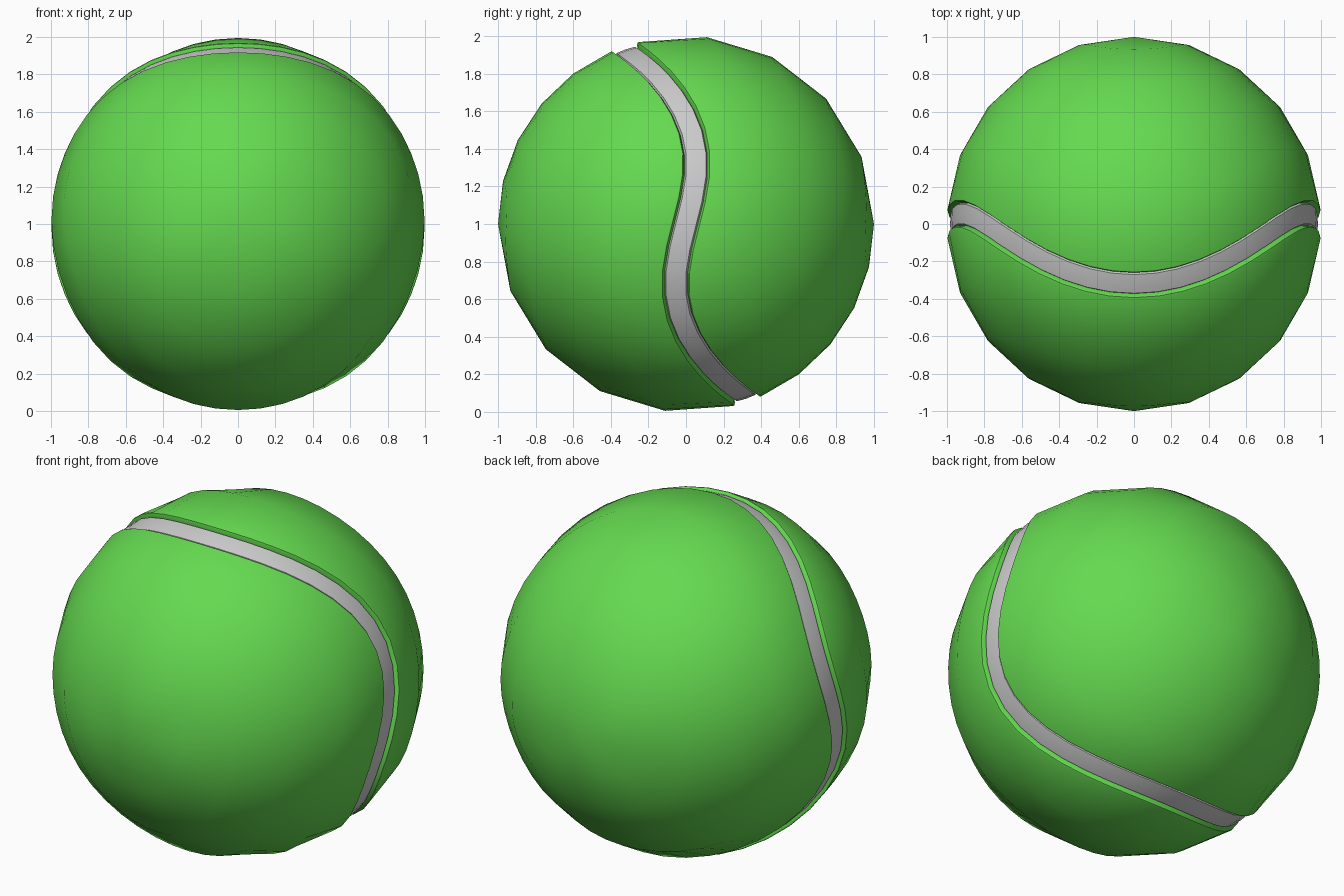
import bpy, bmesh, math
from mathutils import Vector

if "Cube" in bpy.data.objects:
    bpy.data.objects.remove(bpy.data.objects["Cube"])

SEGS = 48      # steps around the seam
RINGS = 5      # steps from the seam to each side of the ball
CENTRE = Vector((0, 0, 1))


def seam_point(t):
    """Wavy seam line on the unit sphere."""
    y = -0.215 * math.sin(t) + 0.13 * math.sin(3 * t) + 0.018 * math.sin(5 * t)
    r = math.sqrt(1 - y * y)
    return Vector((r * math.cos(t), y, r * math.sin(t)))


def seam_offset(t, d, radius):
    """Point moved sideways from the seam by angle d, at a given radius."""
    p = seam_point(t)
    side = (seam_point(t + 0.001) - seam_point(t - 0.001)).normalized().cross(p).normalized()
    return (p * math.cos(d) + side * math.sin(d)) * radius


def build(name, rows, pole=None, colour=None):
    """Bridge closed rows of points, optionally closing on a pole."""
    bm = bmesh.new()
    loops = [[bm.verts.new(p + CENTRE) for p in row] for row in rows]
    for a, b in zip(loops, loops[1:]):
        for i in range(SEGS):
            j = (i + 1) % SEGS
            bm.faces.new((a[i], b[i], b[j], a[j]))
    if pole is not None:
        tip = bm.verts.new(pole + CENTRE)
        last = loops[-1]
        for i in range(SEGS):
            bm.faces.new((last[i], tip, last[(i + 1) % SEGS]))
    # turn the surface outwards
    bm.normal_update()
    if sum(f.normal.dot(f.calc_center_median() - CENTRE) for f in bm.faces) < 0:
        bmesh.ops.reverse_faces(bm, faces=bm.faces)
    mesh = bpy.data.meshes.new(name)
    bm.to_mesh(mesh)
    bm.free()
    obj = bpy.data.objects.new(name, mesh)
    bpy.context.collection.objects.link(obj)
    if colour:
        mat = bpy.data.materials.new(name + "_colour")
        mat.diffuse_color = colour
        mat.use_nodes = True
        mat.node_tree.nodes["Principled BSDF"].inputs["Base Color"].default_value = mat.diffuse_color
        mesh.materials.append(mat)
    bpy.ops.object.select_all(action='DESELECT')
    obj.select_set(True)
    bpy.context.view_layer.objects.active = obj
    bpy.ops.object.shade_smooth_by_angle(angle=math.radians(35))
    return obj


angles = [2 * math.pi * i / SEGS for i in range(SEGS)]
green = (0.13, 0.70, 0.08, 1)

# two felt shells with a groove wall along the seam
for name, s in (("felt_back", 1), ("felt_front", -1)):
    pole = Vector((0, s, 0))
    rows = [[seam_offset(t, s * d, r) for t in angles]
            for d, r in ((0.062, 0.955), (0.066, 0.985), (0.072, 0.998))]
    edge = [seam_offset(t, s * 0.08, 1) for t in angles]
    rows += [[p.slerp(pole, k / RINGS) for p in edge] for k in range(RINGS)]
    build(name, rows, pole, green)

# grey seam strip sunk into the groove
strip = ((-0.064, 0.962), (-0.054, 0.981), (0.0, 0.983), (0.054, 0.981), (0.064, 0.962))
build("seam_strip", [[seam_offset(t, d, r) for t in angles] for d, r in strip])
